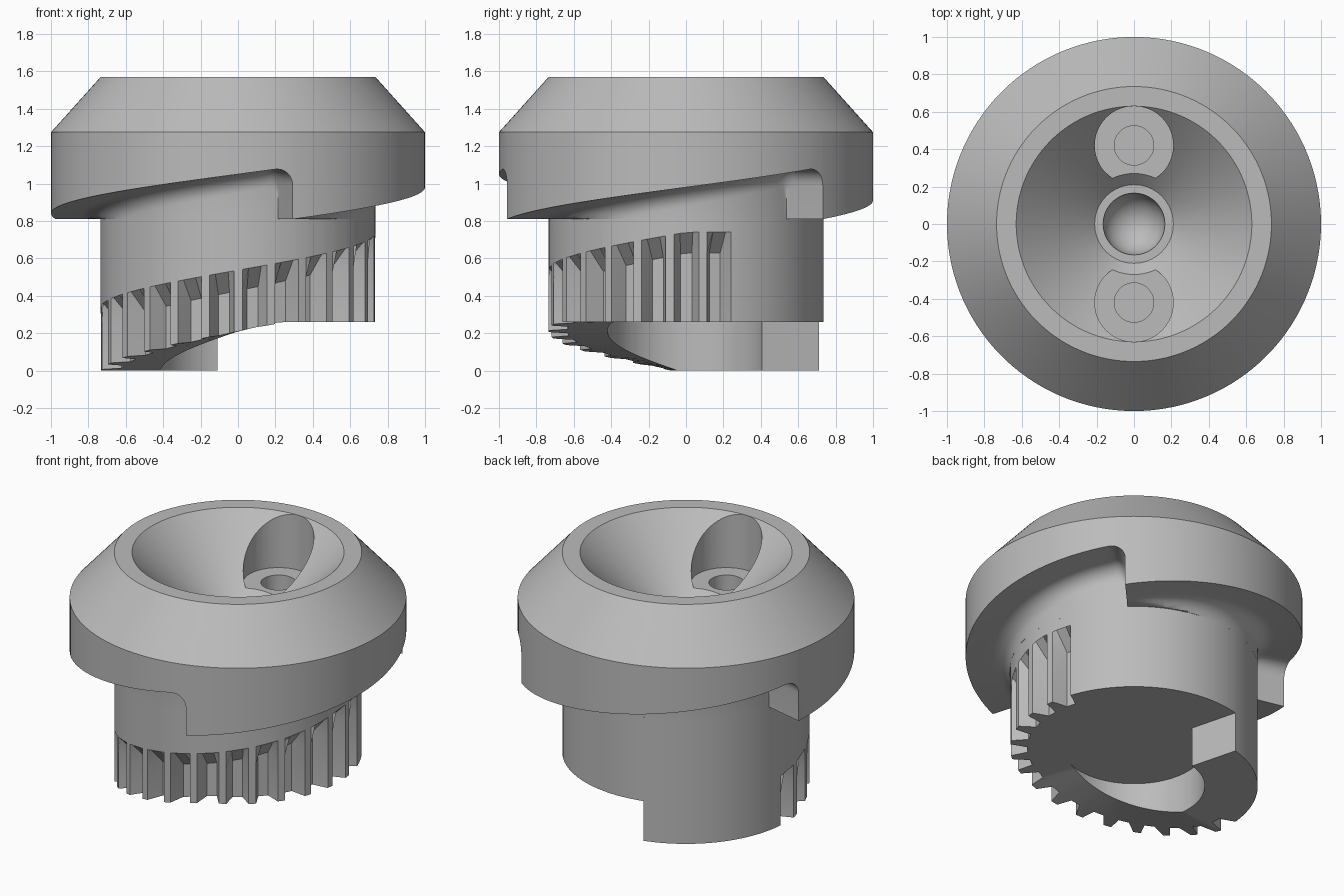
import bpy, bmesh, math

cube = bpy.data.objects.get("Cube")
if cube:
    bpy.data.objects.remove(cube)

grey = bpy.data.materials.new("plain_grey")
grey.use_nodes = True
grey.diffuse_color = (0.5, 0.5, 0.5, 1)
grey.node_tree.nodes["Principled BSDF"].inputs["Base Color"].default_value = (0.5, 0.5, 0.5, 1)

CORE, RIM, SEAM = 0.735, 1.0, 0.81
FILLET = 0.1


def lathe(name, columns):
    """Skin a ring of (angle, [(radius, z), ...]) profiles that may change with the angle."""
    bm = bmesh.new()
    rings = []
    for angle, profile in columns:
        a = math.radians(angle)
        rings.append([bm.verts.new((r * math.cos(a), r * math.sin(a), z)) for r, z in profile])
    for i, ring in enumerate(rings):
        after = rings[(i + 1) % len(rings)]
        for j in range(len(ring) - 1):
            bm.faces.new((ring[j], after[j], after[j + 1], ring[j + 1]))
    bmesh.ops.remove_doubles(bm, verts=bm.verts, dist=1e-5)
    bmesh.ops.recalc_face_normals(bm, faces=bm.faces)
    mesh = bpy.data.meshes.new(name)
    bm.to_mesh(mesh)
    bm.free()
    mesh.materials.append(grey)
    obj = bpy.data.objects.new(name, mesh)
    bpy.context.collection.objects.link(obj)
    return obj


def activate(obj):
    bpy.ops.object.select_all(action='DESELECT')
    obj.select_set(True)
    bpy.context.view_layer.objects.active = obj


def cut_cylinder(target, radius, y, bottom, top):
    bpy.ops.mesh.primitive_cylinder_add(vertices=64, radius=radius, depth=top - bottom,
                                        location=(0, y, (top + bottom) / 2))
    cutter = bpy.context.object
    cutter.hide_render = True
    activate(target)
    mod = target.modifiers.new("cut", 'BOOLEAN')
    mod.operation, mod.solver, mod.object = 'DIFFERENCE', 'EXACT', cutter
    bpy.ops.object.modifier_apply(modifier=mod.name)
    bpy.data.objects.remove(cutter)


# Toothed core: helical lower edge, tooth gaps with sloped tops
def core_bottom(angle):
    if angle > 105 or angle < -174:
        return 0
    return 0.26 * min(1, (angle + 174) / 104)


def core_profile(angle, radius):
    low = core_bottom(angle)
    top = 0.74 + 0.00225 * min(angle, 0)
    return [(0, 0.26), (0.42, 0.26), (0.42, low), (radius, low),
            (radius, top - 0.11), (CORE, top), (CORE, SEAM)]


stations = [(a, CORE) for a in range(21, 175, 3)] + [(105.01, CORE), (-174, CORE)]
for k in range(15):
    centre = 14 - 13.85 * k
    for offset, radius in ((-5.2, CORE), (-2.7, 0.635), (2.7, 0.635), (5.2, CORE)):
        stations.append((centre + offset, radius))
core = lathe("toothed_core", [(a, core_profile(a, r)) for a, r in sorted(stations)])


# Head: three rising ramps underneath, chamfered top and conical bowl
def ramp_height(t):
    z = SEAM + 0.28 * t / 120
    gap = math.radians(120 - t)
    if gap < FILLET:
        z += math.sqrt(max(0, FILLET ** 2 - (FILLET - gap) ** 2)) - FILLET
    return z


def head_profile(t):
    roof = ramp_height(t)
    points = [(0, SEAM), (CORE, SEAM)]
    for i in range(9):
        p = math.pi / 2 * i / 8
        points.append((CORE + FILLET * (1 - math.cos(p)),
                       max(SEAM, roof - FILLET + FILLET * math.sin(p))))
    points += [(RIM, roof), (RIM, 1.275), (CORE, 1.57), (0.63, 1.57), (0.21, 1.15)]
    for i in range(9):
        p = math.pi / 2 * i / 8
        points.append((0.165 * math.cos(p), 1.15 - 0.165 * math.sin(p)))
    return points


corner = math.degrees(FILLET)
steps = [(120 - corner) * i / 40 for i in range(41)]
steps += [120 - corner * (1 - math.sin(math.pi / 2 * i / 8)) for i in range(1, 9)]
head = lathe("ramped_head", [(start + t, head_profile(t)) for start in (-73, 47, 167) for t in steps])

# Two round pockets in the bowl, each with a screw hole
for y in (-0.42, 0.42):
    cut_cylinder(head, 0.21, y, 1.21, 1.8)
    cut_cylinder(head, 0.105, y, 1.06, 1.5)

# Open the hidden joint between head and core
bm = bmesh.new()
bm.from_mesh(head.data)
joint = [f for f in bm.faces if f.calc_center_median().z < SEAM + 1e-4
         and f.calc_center_median().xy.length < CORE - 0.01]
bmesh.ops.delete(bm, geom=joint, context='FACES')
bm.to_mesh(head.data)
bm.free()

for obj in (core, head):
    activate(obj)
    bpy.ops.object.shade_smooth_by_angle(angle=math.radians(30))
